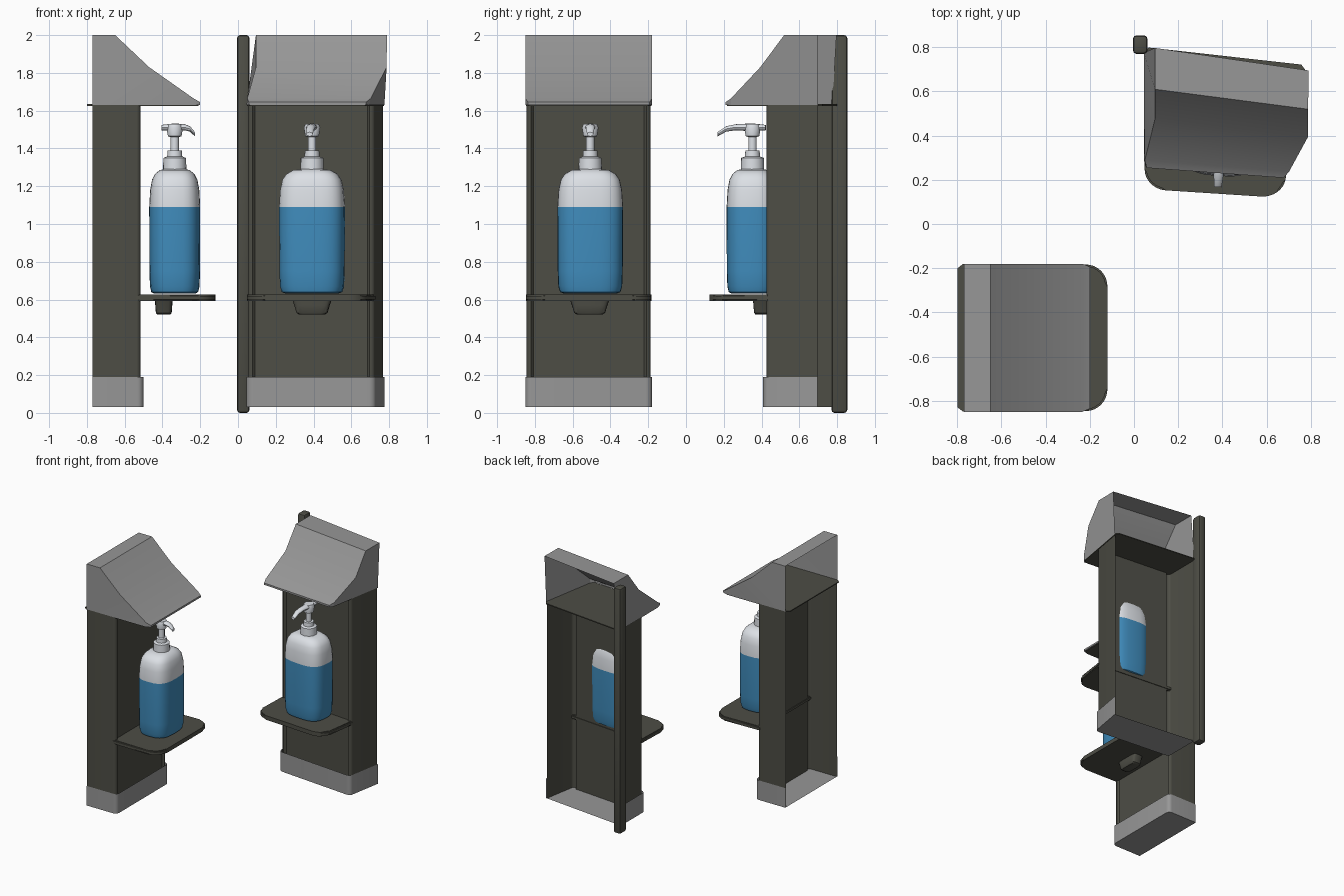
import bpy, bmesh, math
from mathutils import Vector, Matrix

if "Cube" in bpy.data.objects:
    bpy.data.objects.remove(bpy.data.objects["Cube"])


def material(name, rgb):
    m = bpy.data.materials.new(name)
    m.diffuse_color = (*rgb, 1)
    m.use_nodes = True
    m.node_tree.nodes["Principled BSDF"].inputs["Base Color"].default_value = m.diffuse_color
    return m


DARK = material("dark olive grey", (0.075, 0.075, 0.06))
GREY = material("mid grey", (0.31, 0.31, 0.31))
BLUE = material("blue", (0.05, 0.26, 0.5))
WHITE = material("off white", (0.72, 0.75, 0.79))


def finish(name, bm, mats, rule=None, angle=35):
    bmesh.ops.recalc_face_normals(bm, faces=bm.faces)
    if rule:
        for f in bm.faces:
            f.material_index = rule(f.calc_center_median())
    me = bpy.data.meshes.new(name)
    bm.to_mesh(me)
    bm.free()
    ob = bpy.data.objects.new(name, me)
    bpy.context.collection.objects.link(ob)
    for m in mats:
        me.materials.append(m)
    bpy.ops.object.select_all(action='DESELECT')
    ob.select_set(True)
    bpy.context.view_layer.objects.active = ob
    bpy.ops.object.shade_smooth_by_angle(angle=math.radians(angle))
    return ob


# Footprints: u runs across the stand (0..1), v runs from back (0) to roof lip (1)
def place_a(u, v, z):
    return Vector((-0.77 + 0.57 * v, -0.85 + 0.67 * u, z))


def place_b(u, v, z):
    x = (1 - u) * 0.045 + u * (0.775 - 0.085 * v)
    y = (1 - u) * (0.775 - 0.52 * v) + u * (0.695 - 0.487 * v)
    t = min(max((z - 1.65) / 0.18, 0), 1)
    x += t * ((1 - u) * 0.05 + u * (0.015 + 0.08 * v))
    y += t * (1 - u) * 0.022
    return Vector((x, y, z))


def front_outline(u0, u1, v0, v1, ru, rv, n=6):
    # straight sides with two rounded front corners
    pts = [(u0, v0)]
    for i in range(n + 1):
        a = math.pi / 2 * i / n
        pts.append((u0 + ru - ru * math.cos(a), v1 - rv + rv * math.sin(a)))
    for i in range(n + 1):
        a = math.pi / 2 * (1 - i / n)
        pts.append((u1 - ru + ru * math.cos(a), v1 - rv + rv * math.sin(a)))
    return pts + [(u1, v0)]


def walls(place, pts, z0, z1, closed, floor=False, top=False):
    bm = bmesh.new()
    lo = [bm.verts.new(place(u, v, z0)) for u, v in pts]
    hi = [bm.verts.new(place(u, v, z1)) for u, v in pts]
    n = len(pts)
    for i in range(n if closed else n - 1):
        j = (i + 1) % n
        bm.faces.new((lo[i], lo[j], hi[j], hi[i]))
    if floor:
        bm.faces.new(lo)
    if top:
        bm.faces.new(hi)
    return bm


def loft(bm, rings, caps=True):
    rows = [[bm.verts.new(p) for p in r] for r in rings]
    n = len(rows[0])
    for a, b in zip(rows, rows[1:]):
        for i in range(n):
            j = (i + 1) % n
            bm.faces.new((a[i], a[j], b[j], b[i]))
    if caps:
        bm.faces.new(rows[0])
        bm.faces.new(rows[-1])


def ring(z, rx, ry, power=2.0, n=32):
    out = []
    for i in range(n):
        c, s = math.cos(2 * math.pi * i / n), math.sin(2 * math.pi * i / n)
        out.append(Vector((rx * math.copysign(abs(c) ** (2 / power), c),
                           ry * math.copysign(abs(s) ** (2 / power), s), z)))
    return out


def bottle(name, centre, turn, spout):
    move = Matrix.Translation((*centre, 0)) @ Matrix.Rotation(math.radians(turn), 4, 'Z')
    # squarish bottle, blue below and white above
    bm = bmesh.new()
    body = [(.632, .14, .11), (.64, .16, .124), (.67, .169, .131), (.75, .172, .134),
            (1.09, .174, .135), (1.18, .168, .13), (1.235, .156, .12),
            (1.265, .135, .104), (1.285, .10, .08), (1.29, .06, .06)]
    loft(bm, [ring(z, a, b, 3.0) for z, a, b in body])
    bm.transform(move)
    finish(name + "_bottle", bm, [BLUE, WHITE], lambda c: int(c.z > 1.09))
    # pump collar, stem, head
    bm = bmesh.new()
    pump = [(1.28, .062), (1.35, .06), (1.357, .04), (1.388, .038), (1.39, .022),
            (1.46, .022), (1.465, .036), (1.51, .044), (1.53, .036)]
    loft(bm, [ring(z, r, r, n=20) for z, r in pump])
    # drooping spout
    k = spout
    path = [(.07, 1.51, .018), (.0, 1.512, .026), (-.09 * k, 1.512, .02),
            (-.14 * k, 1.503, .018), (-.185 * k, 1.475, .014)]
    rings = []
    for y, z, r in path:
        rings.append([Vector((r * 1.2 * math.cos(a), y, z + r * .8 * math.sin(a)))
                      for a in (2 * math.pi * i / 12 for i in range(12))])
    loft(bm, rings)
    bm.transform(move)
    finish(name + "_pump", bm, [WHITE])


def drip_block(name, centre, turn):
    bm = bmesh.new()
    loft(bm, [ring(z, a, b, 5, 24) for z, a, b in
              ((.522, .07, .036), (.53, .082, .042), (.57, .094, .045), (.60, .105, .047))])
    bm.transform(Matrix.Translation((*centre, 0)) @ Matrix.Rotation(math.radians(turn), 4, 'Z'))
    finish(name + "_drip_block", bm, [DARK])


def stand(name, place, body, base, shelf0, shelf1, ridge, mid):
    # open-backed housing with a recessed front panel
    bm = walls(place, front_outline(.01, .99, 0, body, .035, .04), .03, 1.63, False)
    front = max((f for f in bm.faces if abs(f.calc_center_median().z - .83) < .1),
                key=lambda f: f.calc_area() if
                (f.calc_center_median() - place(.5, body, .83)).length < .08 else 0)
    bmesh.ops.inset_region(bm, faces=[front], thickness=.035)
    bmesh.ops.inset_region(bm, faces=[front], thickness=.012)
    back = (place(.5, 0, 1) - place(.5, body, 1)).normalized()
    bmesh.ops.translate(bm, verts=front.verts, vec=back * .015)
    finish(name + "_housing", bm, [DARK], angle=30)
    # base tray
    bm = walls(place, front_outline(0, 1, 0, base, .05, .055), .03, .19, False, floor=True)
    finish(name + "_base", bm, [GREY])
    # shelf
    bm = walls(place, front_outline(0.005, .995, shelf0, shelf1, .15, .17, 8),
               .592, .626, True, True, True)
    bmesh.ops.bevel(bm, geom=[e for e in bm.edges if abs(e.verts[0].co.z - e.verts[1].co.z) < .001],
                    offset=.008, segments=2, affect='EDGES')
    finish(name + "_shelf", bm, [DARK])
    # dark plate closing the roof from below, with a small rear flange
    pts = [(.03, -.05), (0.003, -.01), (.003, .93), (.03, .985),
           (.97, .985), (.997, .93), (.997, -.01), (.97, -.05)]
    bm = walls(place, pts, 1.626, 1.634, True, True, True)
    finish(name + "_roof_plate", bm, [DARK])
    # sloped roof hood, open at the back
    prof = [(0, 2.0), (ridge, 2.0), (mid, 1.83), (.94, 1.664), (1, 1.645), (1, 1.63)]
    bm = bmesh.new()
    sides = []
    for s in (0, 1):
        row = []
        for v, z in prof:
            e = .02 if v == 1 else 0
            row.append(bm.verts.new(place(abs(s - e), v, z)))
        low = [bm.verts.new(place(s, v, 1.63)) for v in (.94, 0)]
        bm.faces.new((row[3], row[4], row[5], low[0]))
        bm.faces.new(row[:4] + low)
        sides.append(row)
    for i in range(len(prof) - 1):
        bm.faces.new((sides[0][i], sides[0][i + 1], sides[1][i + 1], sides[1][i]))
    finish(name + "_roof", bm, [GREY], angle=30)


# Left stand faces +x
stand("left", place_a, .447, .474, .41, 1.14, .21, .526)
bottle("left", (-.335, -.507), 90, .58)
drip_block("left", (-.393, -.51), 90)

# Right stand faces the front, slightly askew
stand("right", place_b, .56, .595, .52, 1.185, .36, .62)
bottle("right", (.392, .352), -4, 1.0)
drip_block("right", (.392, .405), -4)

# Post behind the right stand
bm = bmesh.new()
bmesh.ops.create_cube(bm, size=1)
bm.transform(Matrix.Translation((.028, .812, 1.0)) @ Matrix.Diagonal((.066, .084, 2.0, 1)))
bmesh.ops.bevel(bm, geom=bm.edges[:], offset=.016, segments=2, affect='EDGES', profile=.5)
finish("rear_post", bm, [DARK])
